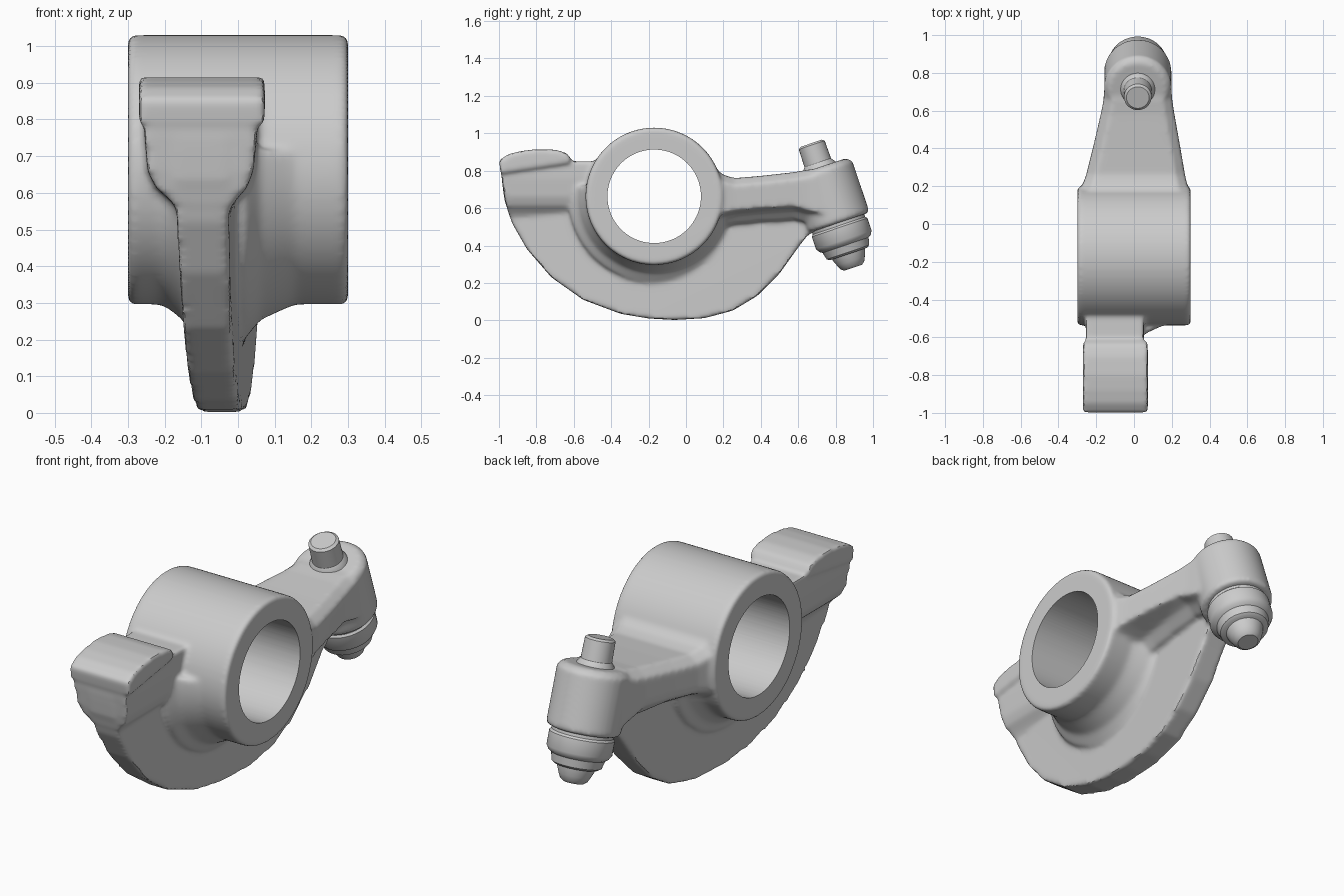
import bpy, bmesh, math
from mathutils import Vector

if "Cube" in bpy.data.objects:
    bpy.data.objects.remove(bpy.data.objects["Cube"])

BORE = Vector((0, -0.17, 0.663))          # centre of the pivot barrel
SCREW = Vector((0.02, 0.714, 0.814))      # top centre of the screw boss
SCREW_AXIS = Vector((0, 0.32, -0.947)).normalized()
X_AXIS = Vector((1, 0, 0))


def loft(bm, rings):
    """Closed skin through rings that all have the same number of points."""
    rows = [[bm.verts.new(p) for p in ring] for ring in rings]
    n = len(rows[0])
    for a, b in zip(rows, rows[1:]):
        for i in range(n):
            j = (i + 1) % n
            bm.faces.new((a[i], a[j], b[j], b[i]))
    caps = [bm.faces.new(rows[0][::-1]), bm.faces.new(rows[-1])]
    faces = list({f for row in rows for v in row for f in v.link_faces})
    bmesh.ops.recalc_face_normals(bm, faces=faces)
    bmesh.ops.triangulate(bm, faces=caps)
    return [v for row in rows for v in row]


def lathe(bm, profile, origin, axis, n=96):
    """Profile of (distance along axis, radius)."""
    q = axis.to_track_quat('Z', 'Y')
    ang = [2 * math.pi * i / n for i in range(n)]
    return loft(bm, [[origin + q @ Vector((r * math.cos(a), r * math.sin(a), t))
                      for a in ang] for t, r in profile])


def make(name, bm):
    me = bpy.data.meshes.new(name)
    bm.to_mesh(me)
    bm.free()
    ob = bpy.data.objects.new(name, me)
    bpy.context.collection.objects.link(ob)
    return ob


def select(ob):
    bpy.ops.object.select_all(action='DESELECT')
    ob.select_set(True)
    bpy.context.view_layer.objects.active = ob


bm = bmesh.new()

# Pivot barrel
lathe(bm, [(-0.3, 0.355), (-0.29, 0.367), (0.29, 0.367), (0.3, 0.355)], BORE, X_AXIS)

# Fillet flare between barrel and web, lower half only
flare = [(-0.25, 0.35), (-0.19, 0.378), (-0.15, 0.41), (-0.125, 0.46),
         (0.02, 0.46), (0.06, 0.41), (0.13, 0.378), (0.2, 0.35)]
for v in lathe(bm, flare, BORE, X_AXIS):
    if v.co.z > 0.72:
        d = v.co - BORE
        d.x = 0
        d.length = 0.33
        v.co.y, v.co.z = BORE.y + d.y, BORE.z + d.z

# Curved web, slanting slightly from pad side to screw side
web = [(-0.985, 0.75), (-0.97, 0.64), (-0.93, 0.52), (-0.85, 0.38), (-0.72, 0.23),
       (-0.55, 0.11), (-0.35, 0.035), (-0.2, 0.01), (-0.06, 0.002), (0.1, 0.012),
       (0.25, 0.052), (0.38, 0.13), (0.5, 0.25), (0.6, 0.39), (0.65, 0.455),
       (0.74, 0.5), (0.74, 0.7)]
loft(bm, [[(-0.095 + (y + 0.9) * 0.06 + s * (0.062 + 0.02 * min(z, 0.5)), y, z)
           for y, z in web] for s in (-1, 1)])

# Head under the pad, flaring up from the web
head = [(0.53, -0.93, -0.155, -0.035), (0.575, -0.95, -0.18, -0.01),
        (0.615, -0.96, -0.225, 0.025), (0.66, -0.97, -0.247, 0.042),
        (0.76, -0.985, -0.255, 0.052), (0.85, -0.985, -0.255, 0.052)]
loft(bm, [[(x0, y, z), (x1, y, z), (x1, -0.4, z), (x0, -0.4, z)]
          for z, y, x0, x1 in head])

# Contact pad with crowned top
pad = [(-0.99, 0.785), (-1.0, 0.855), (-0.95, 0.888), (-0.88, 0.905), (-0.8, 0.915),
       (-0.7, 0.912), (-0.64, 0.895), (-0.615, 0.865), (-0.63, 0.84), (-0.9, 0.8)]
loft(bm, [[(x, y, z) for y, z in pad] for x in (-0.27, 0.073)])

# Tapering arm from barrel to screw boss
arm = [(0.0, -0.298, 0.298, 0.45, 0.9), (0.12, -0.298, 0.298, 0.51, 0.87),
       (0.16, -0.296, 0.296, 0.53, 0.81), (0.2, -0.275, 0.283, 0.553, 0.777),
       (0.26, -0.253, 0.27, 0.566, 0.76), (0.4, -0.218, 0.246, 0.58, 0.772),
       (0.58, -0.176, 0.214, 0.59, 0.792), (0.65, -0.162, 0.203, 0.57, 0.805),
       (0.74, -0.155, 0.195, 0.55, 0.815)]
rings = []
for y, x0, x1, z0, z1 in arm:
    c = -0.095 + (y + 0.9) * 0.06
    rings.append([(c - 0.1, y, z0 - 0.05), (c + 0.1, y, z0 - 0.05),
                  (c + 0.15, y, z0), (x1, y, z0 + 0.02), (x1, y, z1 - 0.04),
                  (x1 - 0.05, y, z1), (x0 + 0.05, y, z1), (x0, y, z1 - 0.04),
                  (x0, y, z0 + 0.02), (min(c - 0.15, x0 + 0.02), y, z0)])
loft(bm, rings)

# Screw boss
lathe(bm, [(-0.005, 0.15), (0.02, 0.178), (0.3, 0.178), (0.31, 0.165)], SCREW, SCREW_AXIS)
body = make("rocker_body", bm)

# Fuse the casting and soften its joints
m = body.modifiers.new("fuse", 'REMESH')
m.mode = 'VOXEL'
m.voxel_size = 0.011
m = body.modifiers.new("soften", 'SMOOTH')
m.factor = 0.5
m.iterations = 8

# Bore through the barrel
bm = bmesh.new()
lathe(bm, [(-0.5, 0.25), (0.5, 0.25)], BORE, X_AXIS)
cutter = make("bore_cutter", bm)
cutter.hide_render = True
m = body.modifiers.new("bore", 'BOOLEAN')
m.operation = 'DIFFERENCE'
m.object = cutter
select(body)
bpy.ops.object.convert(target='MESH')
bpy.data.objects.remove(cutter)

# Adjuster: stud on top, lock nut and tapered tip below
parts = {
    "adjuster_stud": [(-0.14, 0.06), (-0.13, 0.073), (-0.03, 0.075), (-0.01, 0.09), (0.05, 0.1)],
    "lock_nut": [(0.27, 0.148), (0.325, 0.148), (0.335, 0.157), (0.405, 0.157),
                 (0.425, 0.145), (0.435, 0.13), (0.475, 0.12), (0.485, 0.105)],
    "adjuster_tip": [(0.45, 0.1), (0.495, 0.09), (0.525, 0.078), (0.55, 0.066), (0.562, 0.05)],
}
for name, profile in parts.items():
    bm = bmesh.new()
    lathe(bm, profile, SCREW, SCREW_AXIS, 48)
    make(name, bm)

for ob in list(bpy.context.collection.objects):
    select(ob)
    bpy.ops.object.shade_smooth_by_angle(angle=math.radians(35))
